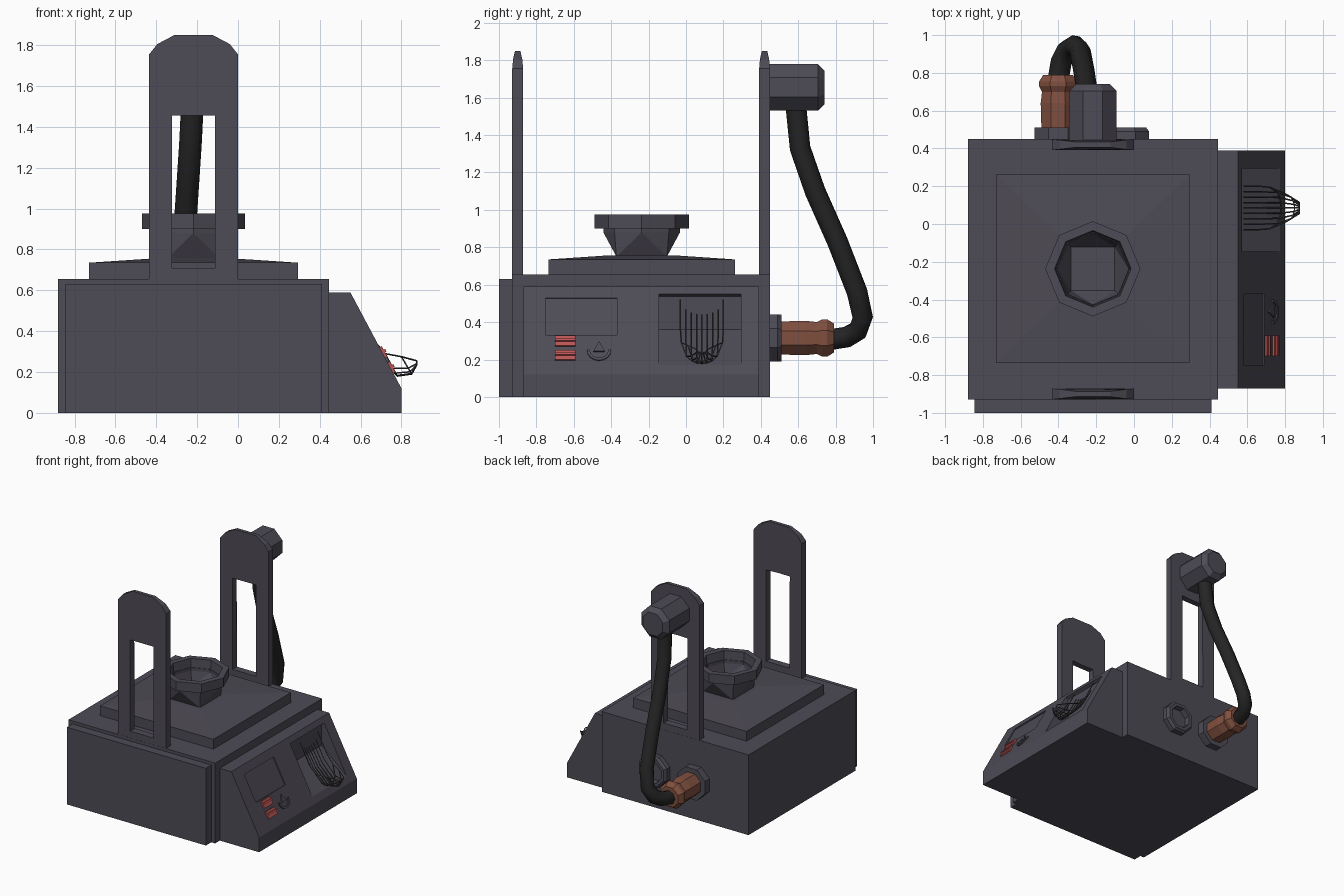
import bpy, bmesh
from math import sin, cos, pi, sqrt
from mathutils import Vector, Matrix

if "Cube" in bpy.data.objects:
    bpy.data.objects.remove(bpy.data.objects["Cube"])

def mat(name, c):
    m = bpy.data.materials.new(name)
    m.diffuse_color = (*c, 1)
    m.use_nodes = True
    m.node_tree.nodes["Principled BSDF"].inputs["Base Color"].default_value = m.diffuse_color
    return m

METAL = mat("dark_metal", (0.075, 0.07, 0.09))
RUBBER = mat("rubber", (0.018, 0.018, 0.018))
COPPER = mat("copper", (0.22, 0.08, 0.05))
RED = mat("red", (0.5, 0.09, 0.09))
WIRE = mat("wire", (0.06, 0.06, 0.06))

def finish(name, bm, m=METAL):
    bmesh.ops.recalc_face_normals(bm, faces=bm.faces)
    me = bpy.data.meshes.new(name)
    bm.to_mesh(me)
    bm.free()
    ob = bpy.data.objects.new(name, me)
    bpy.context.collection.objects.link(ob)
    me.materials.append(m)
    return ob

def box(name, x0, x1, y0, y1, z0, z1, m=METAL, frame=None):
    bm = bmesh.new()
    bmesh.ops.create_cube(bm, size=1)
    for v in bm.verts:
        v.co = Vector((x0 + (v.co.x + .5) * (x1 - x0), y0 + (v.co.y + .5) * (y1 - y0),
                       z0 + (v.co.z + .5) * (z1 - z0)))
        if frame:
            v.co = frame @ v.co
    return finish(name, bm, m)

def prism(name, pts, y0, y1, m=METAL, frame=None):
    """Extrude an (x, z) outline along y, or an (x, y) outline along z of a frame."""
    bm = bmesh.new()
    put = (lambda p, d: frame @ Vector((p[0], p[1], d))) if frame else (lambda p, d: Vector((p[0], d, p[1])))
    a, b = [[bm.verts.new(put(p, d)) for p in pts] for d in (y0, y1)]
    bm.faces.new(a)
    bm.faces.new(b[::-1])
    for i in range(len(pts)):
        j = (i + 1) % len(pts)
        bm.faces.new((a[i], a[j], b[j], b[i]))
    return finish(name, bm, m)

def lathe_y(name, cx, cz, prof, m=METAL, n=8):
    """Octagonal solid along y from (radius, y) pairs."""
    bm = bmesh.new()
    rings = [[bm.verts.new((cx + r * cos(2 * pi * (i + .5) / n), y, cz + r * sin(2 * pi * (i + .5) / n)))
              for i in range(n)] for r, y in prof]
    for a, b in zip(rings, rings[1:]):
        for i in range(n):
            bm.faces.new((a[i], a[(i + 1) % n], b[(i + 1) % n], b[i]))
    bm.faces.new(rings[0])
    bm.faces.new(rings[-1])
    return finish(name, bm, m)

def hull(name, pts):
    bm = bmesh.new()
    for p in pts:
        bm.verts.new(p)
    bmesh.ops.convex_hull(bm, input=bm.verts[:])
    bmesh.ops.dissolve_limit(bm, angle_limit=.01, verts=bm.verts[:], edges=bm.edges[:])
    return finish(name, bm)

def cut(ob, *cutters):
    for c in cutters:
        md = ob.modifiers.new("cut", 'BOOLEAN')
        md.operation, md.solver, md.object = 'DIFFERENCE', 'EXACT', c
    dg = bpy.context.evaluated_depsgraph_get()
    me = bpy.data.meshes.new_from_object(ob.evaluated_get(dg))
    ob.modifiers.clear()
    ob.data = me
    for c in cutters:
        bpy.data.objects.remove(c)

def tube(name, paths, r, m, res, smooth):
    cu = bpy.data.curves.new(name, 'CURVE')
    cu.dimensions, cu.bevel_depth, cu.bevel_resolution, cu.use_fill_caps = '3D', r, res, True
    for path in paths:
        sp = cu.splines.new('POLY')
        sp.points.add(len(path) - 1)
        for q, p in zip(sp.points, path):
            q.co = (*p, 1)
        sp.use_smooth = smooth
    cu.materials.append(m)
    ob = bpy.data.objects.new(name, cu)
    bpy.context.collection.objects.link(ob)

# main housing and front panel
box("housing", -.88, .445, -.93, .45, 0, .655)
box("front_panel", -.845, .41, -1, -.93, 0, .63)

# sloped side console with a collecting pocket and a screen recess
console = prism("console", [(.445, 0), (.8, 0), (.8, .12), (.55, .59), (.445, .59)], -.87, .39)
def slope(y, z):
    v, n = Vector((-.47, 0, .883)), Vector((.883, 0, .47))
    o = Vector((.8 - (z - .12) * .25 / .47, y, z))
    return Matrix(((0, v.x, n.x, o.x), (1, 0, 0, o.y), (0, v.z, n.z, o.z), (0, 0, 0, 1)))
pocket = prism("pocket_cutter", [(.773, .17), (.861, .217), (.661, .597), (.547, .536), (.547, .36)], -.145, .295)
screen = box("screen_cutter", -.19, .19, -.113, .113, -.01, .05, frame=slope(-.56, .43))
cut(console, pocket, screen)

# buttons and dial on the slope
for i, z in enumerate((.22, .295)):
    f = slope(-.645, z)
    box(f"button_{i}", -.055, .055, -.03, .03, -.01, .012, RED, f)
    box(f"button_ridge_{i}", -.055, .055, -.004, .01, .0, .02, RED, f)
f = slope(-.465, .25)
arc = [pi * (1 + i / 8) for i in range(9)]
prism("dial_arc", [(.065 * cos(a), .065 * sin(a)) for a in arc] +
      [(.05 * cos(a), .05 * sin(a)) for a in arc[::-1]], -.005, .008, METAL, f)
prism("dial_pointer", [(-.03, -.01), (.03, -.01), (0, .05)], -.005, .01, METAL, f)

# wire scoop in the pocket
ribs = []
for k in range(9):
    t = -1 + k / 4
    s, yc = sqrt(1 - t * t), .085
    ribs.append([(.58, yc + .115 * t, .52 - .08 * s), (.66, yc + .115 * t, .36 - .06 * s),
                 (.72 + .06 * s, yc + .11 * t, .29 - .11 * s), (.80 + .05 * s, yc + .075 * t, .275 - .085 * s),
                 (.875, yc + .03 * t, .255 - .02 * s)])
tube("wire_scoop", ribs + [[r[j] for r in ribs] for j in (2, 3, 4)], .004, WIRE, 0, False)

# slotted uprights, front and back
for name, yc in (("front_upright", -.9), ("back_upright", .42)):
    up = prism(name, [(-.435, .6), (0, .6), (0, 1.755), (-.04, 1.805), (-.125, 1.85),
                      (-.31, 1.85), (-.395, 1.805), (-.435, 1.755)], yc - .029, yc + .029)
    for v in up.data.vertices:
        if v.co.z > 1.76:
            v.co.y = yc + (v.co.y - yc) * (.85 if v.co.z < 1.82 else .5)
    cut(up, box("slot_cutter", -.323, -.113, yc - .1, yc + .1, .71, 1.455))

# top plate with a shallow pitched top
CX, CY = -.218, -.237
plate = [(CX + sx * h, CY + sy * h * .975, z) for h, z in ((.512, .64), (.512, .735), (.18, .757))
         for sx in (-1, 1) for sy in (-1, 1)]
hull("top_plate", plate)

# hopper: octagonal rim narrowing to a square neck
def octagon(r, z):
    return [(CX + r * cos(i * pi / 4), CY + r * sin(i * pi / 4), z) for i in range(8)]
def square(h, z):
    return [(CX + sx * h, CY + sy * h, z) for sx in (-1, 1) for sy in (-1, 1)]
neck = hull("hopper_neck", octagon(.205, .905) + octagon(.205, .88) + square(.135, .75))
cut(neck, hull("neck_cutter", octagon(.19, .95) + octagon(.19, .88) + square(.115, .765)))
rim = hull("hopper_rim", octagon(.252, .9) + octagon(.252, .975))
cut(rim, hull("rim_cutter", octagon(.19, .85) + octagon(.205, 1.0)))

# back sockets, copper coupling, upper pivot
C8 = cos(pi / 8)
lathe_y("coupling_collar", -.402, .315, [(.125 / C8, .44), (.125 / C8, .51)])
socket = lathe_y("open_socket", -.045, .315, [(.125 / C8, .44), (.125 / C8, .49), (.11 / C8, .51)])
cut(socket, lathe_y("socket_cutter", -.045, .315, [(.08 / C8, .465), (.09 / C8, .55)]))
lathe_y("coupling", -.402, .315, [(r / C8, y) for r, y in
        ((.088, .5), (.092, .64), (.085, .70), (.1, .73), (.1, .755), (.078, .79))], COPPER)
lathe_y("pivot", -.218, 1.655, [(.125 / C8, .44), (.125 / C8, .705), (.09 / C8, .74)])

# hose from the coupling up to the pivot
tube("hose", [[(-.402, .76, .305), (-.385, .86, .32), (-.355, .92, .355), (-.315, .945, .425), (-.285, .915, .56),
               (-.265, .81, .83), (-.247, .69, 1.1), (-.232, .61, 1.33), (-.22, .585, 1.58)]], .056, RUBBER, 2, True)
